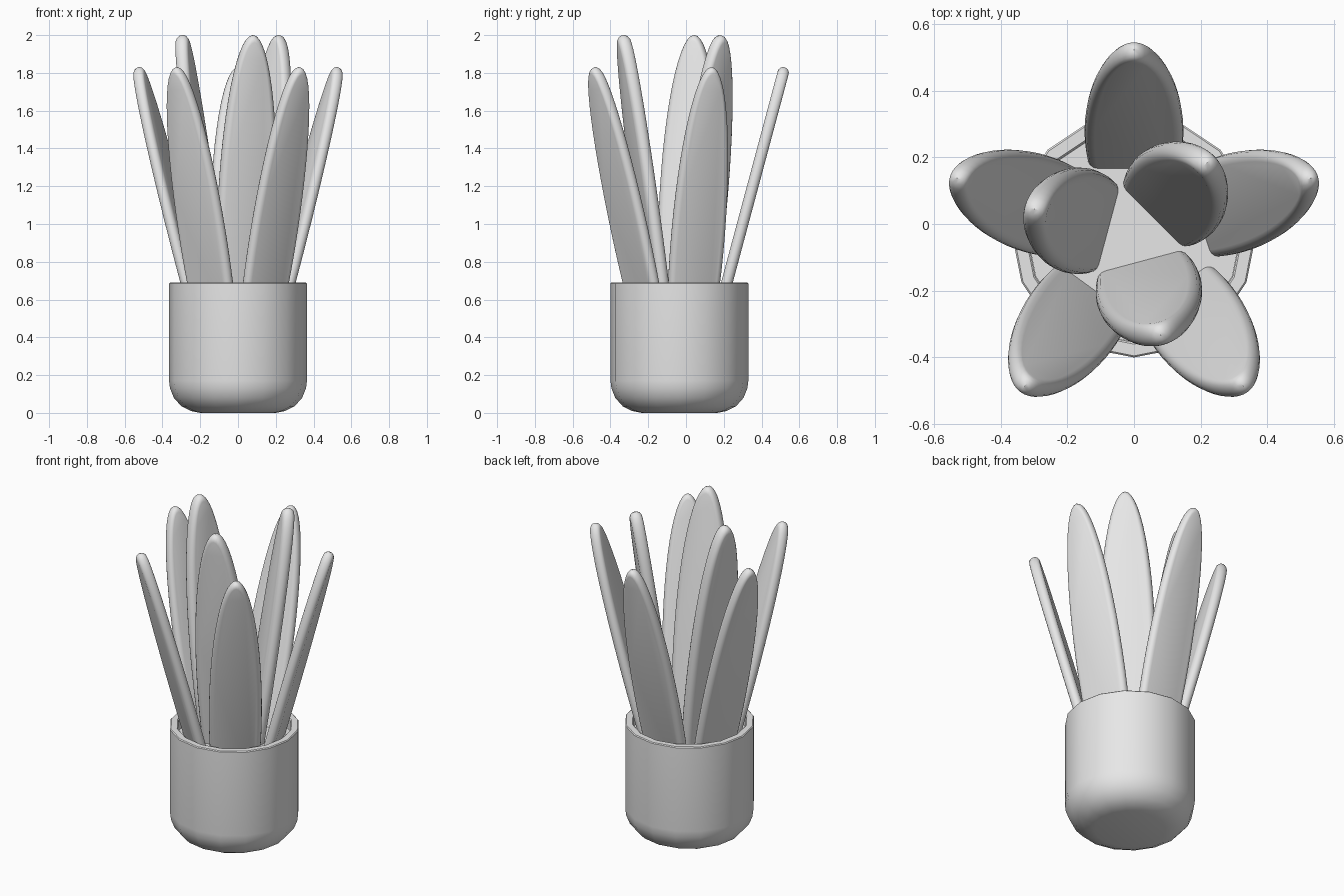
import bpy, bmesh
from math import sin, cos, tan, pi, radians
from mathutils import Matrix

cube = bpy.data.objects.get("Cube")
if cube:
    bpy.data.objects.remove(cube, do_unlink=True)

grey = bpy.data.materials.new("light_grey")
grey.use_nodes = True
colour = (0.8, 0.8, 0.8, 1)
grey.diffuse_color = colour
grey.node_tree.nodes["Principled BSDF"].inputs["Base Color"].default_value = colour

POT_Y = -0.035
SOIL_Z = 0.62
SIDES = 16


def finish(bm, name, angle=35):
    bmesh.ops.recalc_face_normals(bm, faces=bm.faces)
    mesh = bpy.data.meshes.new(name)
    bm.to_mesh(mesh)
    bm.free()
    mesh.materials.append(grey)
    obj = bpy.data.objects.new(name, mesh)
    bpy.context.collection.objects.link(obj)
    bpy.ops.object.select_all(action="DESELECT")
    obj.select_set(True)
    bpy.context.view_layer.objects.active = obj
    bpy.ops.object.shade_smooth_by_angle(angle=radians(angle))
    return obj


def bridge(bm, rings):
    n = len(rings[0])
    for a, b in zip(rings, rings[1:]):
        for i in range(n):
            j = (i + 1) % n
            bm.faces.new((a[i], a[j], b[j], b[i]))


def lathe(name, profile):
    """Turned solid, capped at both ends of the profile."""
    bm = bmesh.new()
    rings = []
    for r, z in profile:
        angles = [2 * pi * i / SIDES for i in range(SIDES)]
        rings.append([bm.verts.new((r * cos(a), r * sin(a) + POT_Y, z)) for a in angles])
    bridge(bm, rings)
    bm.faces.new(rings[0])
    bm.faces.new(rings[-1])
    return finish(bm, name)


def leaf(name, heading, half_width, half_length, thick, base_r, centre_z, tilt):
    """Flat elliptical blade with a fully rounded rim, leaning outwards."""
    bm = bmesh.new()
    h = thick / 2
    steps, points = 8, 40
    rings = []
    for k in range(steps + 1):
        a = pi * (k / steps - 0.5)
        inset = h * (1 - cos(a))
        ring = []
        for i in range(points + 1):
            u = radians(-35 + 250 * i / points)
            ring.append(bm.verts.new(((half_width - inset) * cos(u), h * sin(a),
                                      (half_length - inset) * sin(u))))
        rings.append(ring)
    bridge(bm, rings)
    bm.faces.new(rings[0])
    bm.faces.new(rings[-1])
    radius = base_r + (centre_z - SOIL_Z) * tan(radians(tilt))
    bm.transform(Matrix.Translation((0, POT_Y, 0))
                 @ Matrix.Rotation(radians(heading - 90), 4, "Z")
                 @ Matrix.Translation((0, radius, centre_z))
                 @ Matrix.Rotation(radians(-tilt), 4, "X"))
    return finish(bm, name)


# Pot with rounded foot and a thick rim
lathe("pot", [(0.2, 0), (0.25, 0.01), (0.3, 0.035), (0.34, 0.08), (0.36, 0.13),
              (0.365, 0.17), (0.365, 0.685), (0.36, 0.69), (0.325, 0.69),
              (0.32, 0.685), (0.32, 0.58)])

# Soil inside the pot
lathe("soil", [(0.319, 0.585), (0.319, SOIL_Z)])

# Outer ring of five leaves
for i in range(5):
    leaf(f"outer_leaf_{i + 1}", 90 + 72 * i, 0.148, 0.942, 0.06, 0.233, 0.92, 15)

# Inner ring of three taller leaves
for i in range(3):
    leaf(f"inner_leaf_{i + 1}", 45 + 120 * i, 0.16, 0.98, 0.07, 0.115, 1.03, 8)
